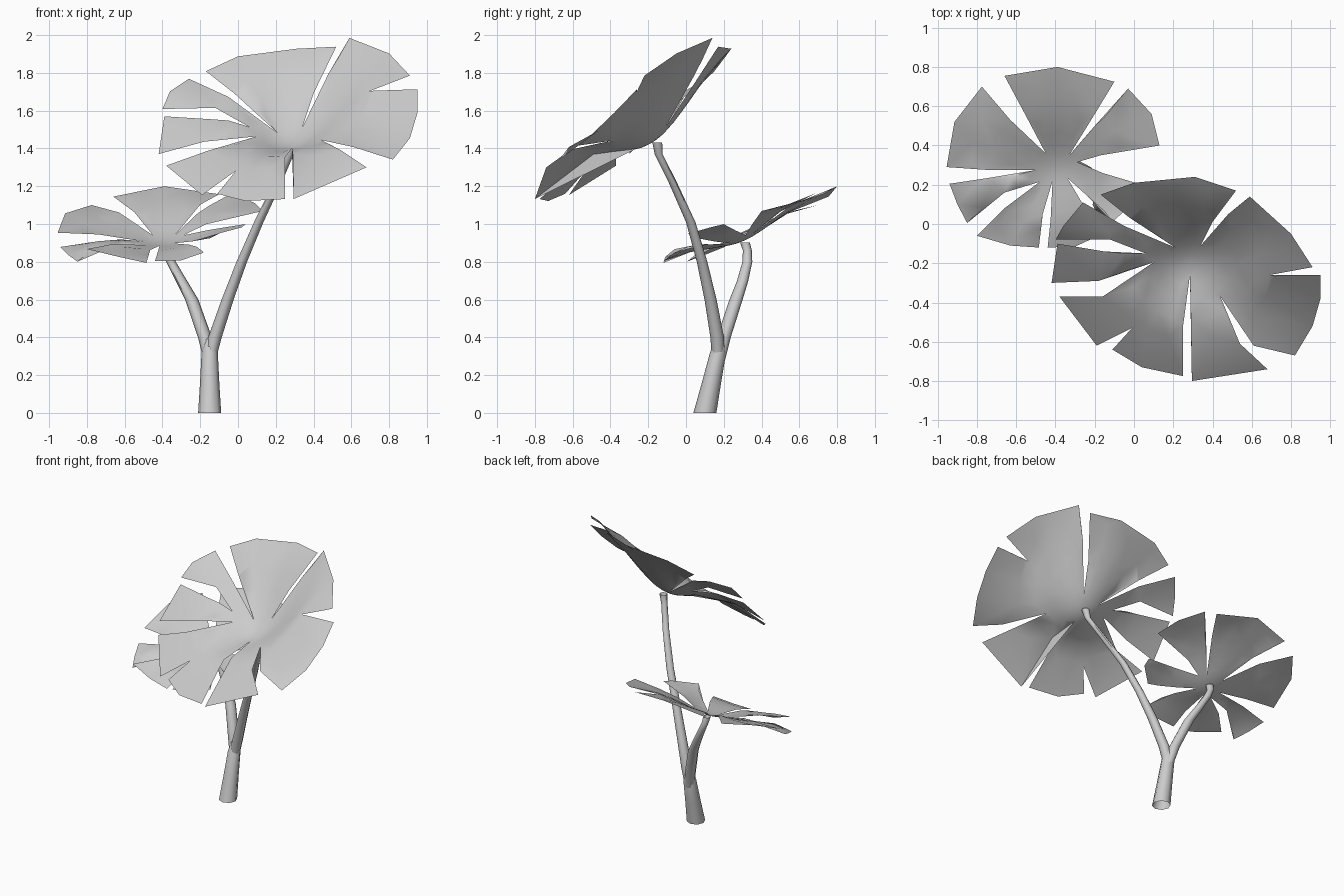
import bpy, bmesh, math
from mathutils import Vector
from mathutils.geometry import delaunay_2d_cdt

if "Cube" in bpy.data.objects:
    bpy.data.objects.remove(bpy.data.objects["Cube"], do_unlink=True)

grey = bpy.data.materials.new("soft_grey")
grey.use_nodes = True
grey.diffuse_color = (0.6, 0.6, 0.6, 1)
grey.node_tree.nodes["Principled BSDF"].inputs["Base Color"].default_value = grey.diffuse_color


def finish(name, bm):
    """Turn a bmesh into a smooth grey object."""
    mesh = bpy.data.meshes.new(name)
    bm.to_mesh(mesh)
    bm.free()
    mesh.materials.append(grey)
    obj = bpy.data.objects.new(name, mesh)
    bpy.context.scene.collection.objects.link(obj)
    bpy.ops.object.select_all(action="DESELECT")
    obj.select_set(True)
    bpy.context.view_layer.objects.active = obj
    bpy.ops.object.shade_smooth_by_angle(angle=math.radians(50))
    return obj


def tube(name, path, sides=8):
    """Tapering open stem: level rings of (x, y, z, radius)."""
    bm = bmesh.new()
    rings = []
    for x, y, z, radius in path:
        angles = [math.tau * i / sides for i in range(sides)]
        rings.append([bm.verts.new((x + radius * math.cos(a), y + radius * math.sin(a), z))
                      for a in angles])
    for low, high in zip(rings, rings[1:]):
        for i in range(sides):
            j = (i + 1) % sides
            bm.faces.new((low[i], low[j], high[j], high[i]))
    return finish(name, bm)


def leaf(name, centre, height, slope, dip, spread, lobes):
    """Lobed leaf: a tilted sheet with a funnel at its centre.
    Each lobe is (lift, outline points), starting at the notch before it.
    A third number on a point is its own lift."""
    centre = Vector(centre)
    points, lifts = [], []
    for lift, outline in lobes:
        for p in outline:
            points.append(Vector(p[:2]))
            lifts.append(p[2] if len(p) > 2 else lift)
    count = len(points)
    edges = [(i, (i + 1) % count) for i in range(count)]

    # Points inside the sheet curve the funnel and blend the lift of the rim
    inner = [centre]
    for radius in (0.05, 0.1, 0.16, 0.24, 0.34, 0.44):
        for i in range(24):
            a = math.tau * i / 24
            inner.append(centre + radius * Vector((math.cos(a), math.sin(a))))
    rim = list(zip(points, lifts))
    for p in inner:
        weights = [1 / ((p - q).length + 0.02) ** 3 for q, _ in rim]
        lifts.append(sum(w * lift for w, (_, lift) in zip(weights, rim)) / sum(weights))

    flat, _, faces, sources, _, _ = delaunay_2d_cdt(points + inner, edges, [], 1, 0.0001)
    bm = bmesh.new()
    verts = []
    for p, source in zip(flat, sources):
        r = (p - centre).length
        lift = lifts[min(source)] if source else 0
        z = height + p.dot(Vector(slope)) - dip * math.exp(-(r / spread) ** 2)
        z += lift * min(1, max(0, (r - 0.2) / 0.2))
        verts.append(bm.verts.new((p.x, p.y, z)))
    for face in faces:
        bm.faces.new([verts[i] for i in face])
    for face in bm.faces:
        face.normal_update()
        if face.normal.z < 0:
            face.normal_flip()
    bmesh.ops.delete(bm, geom=[v for v in bm.verts if not v.link_faces], context="VERTS")
    return finish(name, bm)


# Forked stem
tube("trunk", [(-.15, .1, 0, .061), (-.15, .135, .16, .051),
               (-.15, .17, .32, .043), (-.15, .18, .39, .025)])
tube("tall_branch", [(-.15, .17, .28, .032), (-.122, .165, .4, .036), (-.055, .13, .6, .032),
                     (.02, .085, .8, .028), (.11, .025, 1.01, .025),
                     (.21, -.07, 1.22, .022), (.275, -.145, 1.37, .021),
                     (.288, -.152, 1.432, .026)])
tube("short_branch", [(-.15, .175, .28, .032), (-.175, .2, .4, .037), (-.245, .265, .6, .035),
                      (-.3, .3, .7, .03), (-.355, .325, .8, .026),
                      (-.382, .325, .86, .024), (-.388, .312, .902, .026)])

# Large upper leaf
leaf("large_leaf", (.29, -.15), 1.71, (.22, .79), .2, .26, [
    (.02, [(.21, -.12), (-.02, .03, -.01), (-.17, .15), (0, .21), (.31, .24, -.02),
           (.52, .17, 0), (.4, .01)]),
    (.05, [(.34, -.11), (.48, .05, .02), (.59, .14), (.8, -.05, .06), (.91, -.22)]),
    (-.03, [(.69, -.26, .06), (.95, -.26, 0), (.95, -.38), (.91, -.52, -.045),
            (.82, -.67, -.02), (.61, -.62, .055)]),
    (.025, [(.44, -.37, 0), (.54, -.61, .05), (.68, -.74), (.295, -.8, -.01)]),
    (-.02, [(.285, -.26, 0), (.25, -.52, .03), (.25, -.775), (.04, -.73), (-.11, -.64)]),
    (-.025, [(-.01, -.53, 0), (-.19, -.62), (-.38, -.37), (-.16, -.37, .01)]),
    (0, [(.1, -.195), (-.18, -.29), (-.42, -.3, -.01), (-.39, -.1, .025), (-.15, -.14, 0)]),
    (.05, [(.06, -.15, 0), (-.12, -.08, .01), (-.4, -.08), (-.36, -.01, .08), (-.26, .11, .03),
           (-.05, -.01, .01)]),
])

# Small lower leaf
leaf("small_leaf", (-.39, .305), .885, (.09, .43), .07, .2, [
    (0, [(-.45, .36), (-.55, .55), (-.66, .755, -.005), (-.39, .8, .006), (-.1, .725, -.03),
         (-.2, .56)]),
    (-.015, [(-.33, .35), (-.2, .5), (-.03, .69), (.09, .56, -.024), (.13, .4, 0),
             (-.17, .35)]),
    (.04, [(-.29, .315), (-.16, .26, .015), (.04, .2, .025), (.02, .13), (-.11, .01, .07),
           (-.24, .145)]),
    (.01, [(-.34, .235), (-.26, .1), (-.18, -.06, .007), (-.3, -.115, 0), (-.44, -.12),
           (-.425, .02)]),
    (.03, [(-.415, .22), (-.465, .05), (-.485, -.12, .005), (-.63, -.11, .045),
           (-.8, -.06, .08), (-.66, .08, .05)]),
    (-.01, [(-.48, .215), (-.66, .16), (-.85, .005), (-.9, .1), (-.94, .205), (-.74, .235)]),
    (.03, [(-.5, .275), (-.74, .275, .015), (-.955, .29), (-.915, .52), (-.775, .7, -.016),
           (-.63, .53, .015)]),
])
